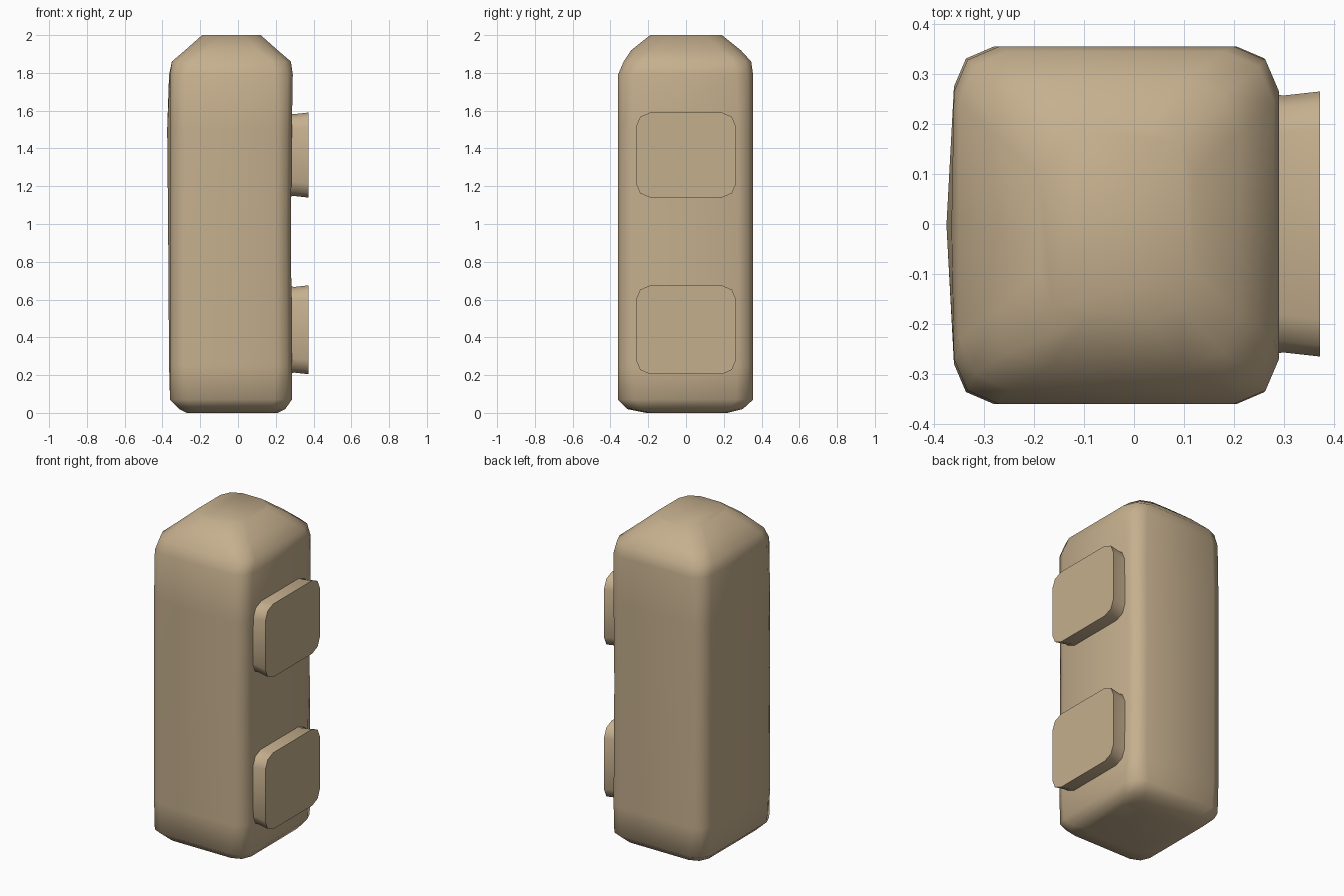
import bpy
import bmesh
import math

if "Cube" in bpy.data.objects:
    bpy.data.objects.remove(bpy.data.objects["Cube"])

tan = bpy.data.materials.new("warm_tan")
tan.use_nodes = True
colour = (0.56, 0.43, 0.27, 1)
tan.diffuse_color = colour
tan.node_tree.nodes["Principled BSDF"].inputs["Base Color"].default_value = colour


def rounded_outline(a0, a1, b0, b1, cut, bulge=0.0):
    """Rectangle with two-step corners, optionally bowed on its low-a side."""
    k = cut * 0.3
    points = []
    for a, b, sa, sb in ((a0, b0, 1, 1), (a1, b0, -1, 1),
                         (a1, b1, -1, -1), (a0, b1, 1, -1)):
        corner = [(a, b + sb * cut), (a + sa * k, b + sb * k), (a + sa * cut, b)]
        points += corner if sa == sb else corner[::-1]
    points.append((a0 - bulge, (b0 + b1) / 2))
    return points


def loft(name, rings, smooth_angle):
    """Skin closed rings of points and cap both ends."""
    bm = bmesh.new()
    loops = [[bm.verts.new(p) for p in ring] for ring in rings]
    count = len(loops[0])
    for low, high in zip(loops, loops[1:]):
        for i in range(count):
            j = (i + 1) % count
            bm.faces.new((low[i], low[j], high[j], high[i]))
    bm.faces.new(loops[0][::-1])
    bm.faces.new(loops[-1])
    bmesh.ops.recalc_face_normals(bm, faces=bm.faces)
    mesh = bpy.data.meshes.new(name)
    bm.to_mesh(mesh)
    bm.free()
    mesh.materials.append(tan)
    obj = bpy.data.objects.new(name, mesh)
    bpy.context.collection.objects.link(obj)
    bpy.ops.object.select_all(action="DESELECT")
    obj.select_set(True)
    bpy.context.view_layer.objects.active = obj
    bpy.ops.object.shade_smooth_by_angle(angle=math.radians(smooth_angle))
    return obj


# Upright body: height, x range, y range, corner cut, left-side bow
sections = [
    (0.00, -0.27, 0.21, -0.21, 0.22, 0.08, 0),
    (0.02, -0.31, 0.25, -0.31, 0.30, 0.08, 0),
    (0.07, -0.36, 0.285, -0.36, 0.355, 0.09, 0),
    (0.25, -0.36, 0.285, -0.36, 0.355, 0.08, 0.005),
    (1.00, -0.36, 0.28, -0.36, 0.355, 0.08, 0.01),
    (1.50, -0.36, 0.285, -0.36, 0.355, 0.08, 0.015),
    (1.79, -0.36, 0.29, -0.36, 0.355, 0.09, 0.005),
    (1.86, -0.35, 0.28, -0.33, 0.345, 0.10, 0),
    (1.92, -0.28, 0.21, -0.29, 0.29, 0.11, 0),
    (2.00, -0.19, 0.12, -0.19, 0.19, 0.09, 0),
]
loft("body", [[(x, y, z) for x, y in rounded_outline(x0, x1, y0, y1, cut, bow)]
              for z, x0, x1, y0, y1, cut, bow in sections], 70)

# Two raised pads on the side, with crisp flat faces
for name, z0, z1 in (("lower_pad", 0.205, 0.675), ("upper_pad", 1.14, 1.59)):
    rings = []
    for x, inset in ((0.2, 0), (0.30, 0.008), (0.372, 0)):
        outline = rounded_outline(-0.265 + inset, 0.265 - inset,
                                  z0 + inset, z1 - inset, 0.075)
        rings.append([(x, y, z) for y, z in outline])
    loft(name, rings, 50)
